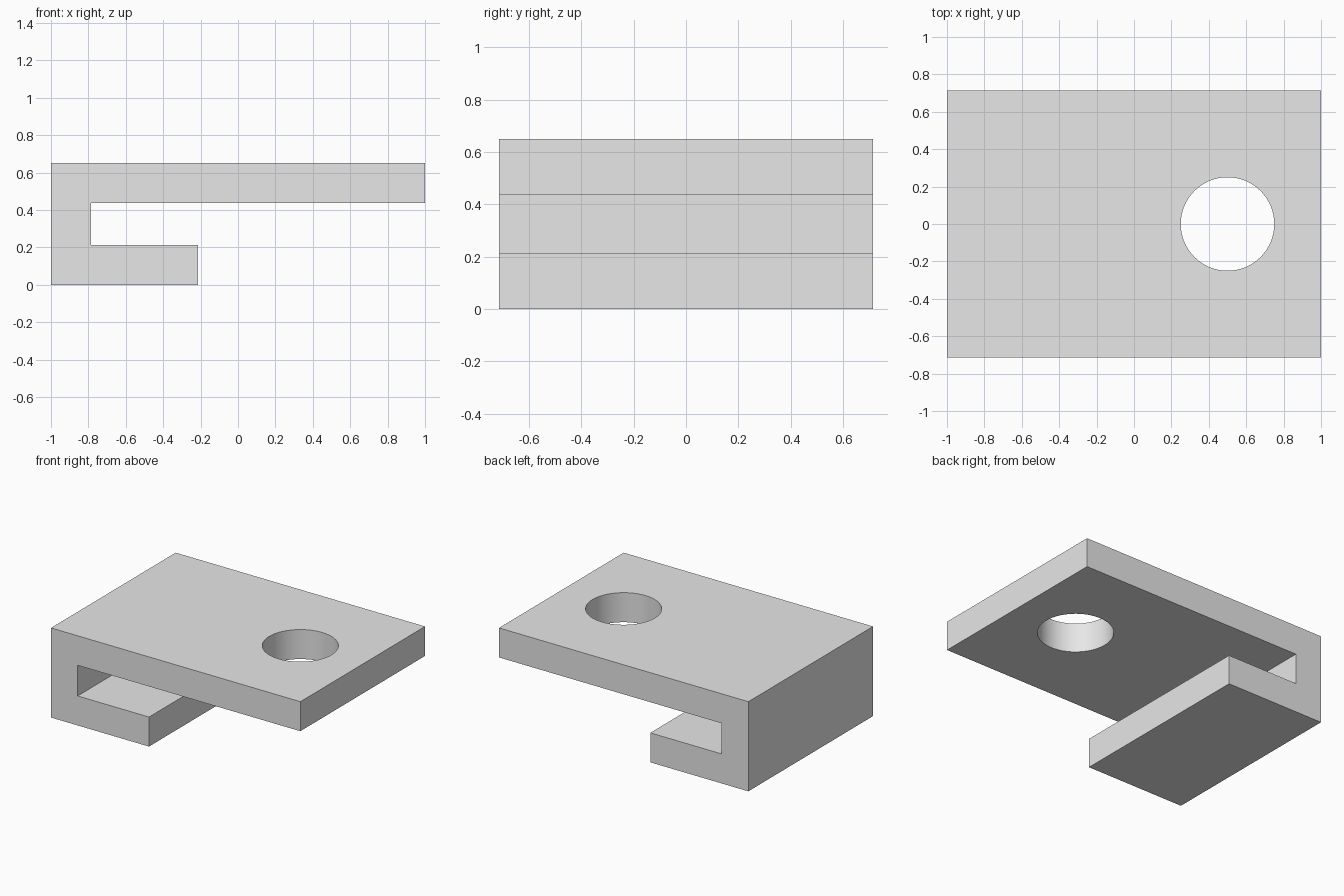
import bpy
import bmesh
import math

cube = bpy.data.objects.get("Cube")
if cube:
    bpy.data.objects.remove(cube, do_unlink=True)

# Dimensions
HALF_LEN, HALF_WIDTH, HEIGHT = 1.0, 0.714, 0.65
WALL = 0.214
LIP_END = -0.214
HOLE_X, HOLE_RADIUS = 0.5, 0.25

# Plain grey material
grey = bpy.data.materials.new("light_grey")
grey.use_nodes = True
colour = (0.8, 0.8, 0.8, 1.0)
grey.diffuse_color = colour
grey.node_tree.nodes["Principled BSDF"].inputs["Base Color"].default_value = colour

# Hooked bracket: side profile extruded across the width
inner = -HALF_LEN + WALL
profile = [
    (-HALF_LEN, 0), (LIP_END, 0), (LIP_END, WALL), (inner, WALL),
    (inner, HEIGHT - WALL), (HALF_LEN, HEIGHT - WALL),
    (HALF_LEN, HEIGHT), (-HALF_LEN, HEIGHT),
]
bm = bmesh.new()
face = bm.faces.new([bm.verts.new((x, -HALF_WIDTH, z)) for x, z in profile])
ext = bmesh.ops.extrude_face_region(bm, geom=[face])
moved = [v for v in ext["geom"] if isinstance(v, bmesh.types.BMVert)]
bmesh.ops.translate(bm, verts=moved, vec=(0, 2 * HALF_WIDTH, 0))
bmesh.ops.recalc_face_normals(bm, faces=bm.faces)
mesh = bpy.data.meshes.new("hook_bracket")
bm.to_mesh(mesh)
bm.free()
mesh.materials.append(grey)
bracket = bpy.data.objects.new("hook_bracket", mesh)
bpy.context.collection.objects.link(bracket)

# Round hole through the top plate
bpy.ops.mesh.primitive_cylinder_add(
    vertices=64, radius=HOLE_RADIUS, depth=2 * WALL,
    location=(HOLE_X, 0, HEIGHT - WALL / 2))
cutter = bpy.context.object
cutter.name = "hole_cutter"
cutter.hide_render = True
cutter.data.materials.append(grey)

cut = bracket.modifiers.new("hole", "BOOLEAN")
cut.operation = "DIFFERENCE"
cut.solver = "EXACT"
cut.object = cutter

bpy.ops.object.select_all(action="DESELECT")
bracket.select_set(True)
bpy.context.view_layer.objects.active = bracket
bpy.ops.object.modifier_apply(modifier=cut.name)
bpy.data.objects.remove(cutter, do_unlink=True)

# Smooth hole wall, crisp edges
bpy.ops.object.shade_smooth_by_angle(angle=math.radians(30))
